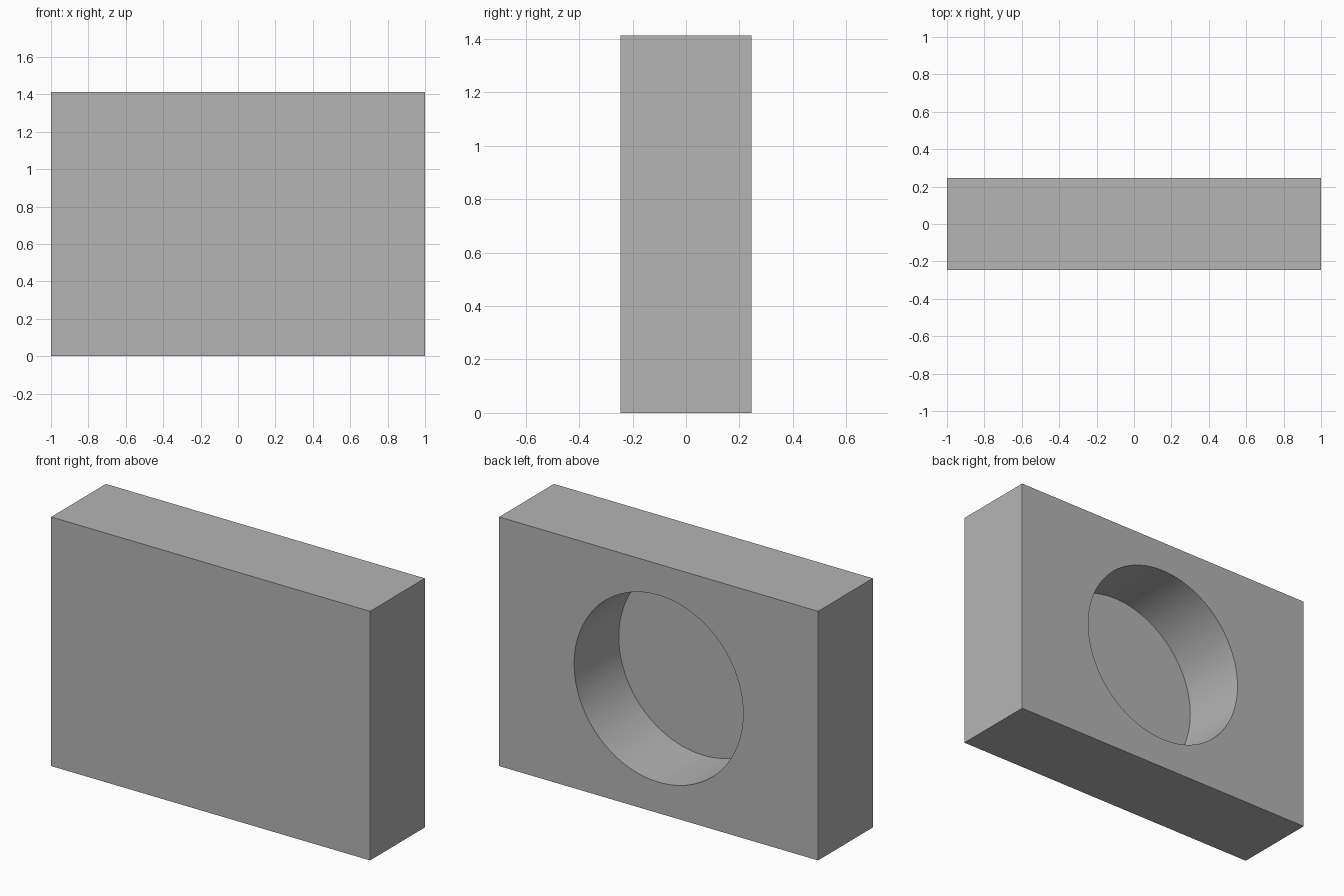
import bpy
import math

cube = bpy.data.objects.get("Cube")
if cube:
    bpy.data.objects.remove(cube, do_unlink=True)

WIDTH, DEPTH, HEIGHT = 2.0, 0.49, 1.412
RADIUS, POCKET = 0.53, 0.40

# Single grey material
grey = bpy.data.materials.new("plain_grey")
grey.use_nodes = True
colour = (0.46, 0.46, 0.46, 1)
grey.diffuse_color = colour
grey.node_tree.nodes["Principled BSDF"].inputs["Base Color"].default_value = colour

# Rectangular block
bpy.ops.mesh.primitive_cube_add(size=1, location=(0, 0, HEIGHT / 2))
block = bpy.context.object
block.name = "block"
block.scale = (WIDTH, DEPTH, HEIGHT)
bpy.ops.object.transform_apply(location=False, rotation=False, scale=True)
block.data.materials.append(grey)

# Cutter for the round blind pocket, open at the back
margin = 0.1
bpy.ops.mesh.primitive_cylinder_add(
    vertices=96, radius=RADIUS, depth=POCKET + margin,
    location=(0, DEPTH / 2 + (margin - POCKET) / 2, HEIGHT / 2),
    rotation=(math.pi / 2, 0, 0))
cutter = bpy.context.object
cutter.name = "pocket_cutter"
cutter.data.materials.append(grey)

# Cut the pocket and drop the cutter
bpy.context.view_layer.objects.active = block
cut = block.modifiers.new("round_pocket", 'BOOLEAN')
cut.operation = 'DIFFERENCE'
cut.solver = 'EXACT'
cut.object = cutter
bpy.ops.object.modifier_apply(modifier=cut.name)
bpy.data.objects.remove(cutter, do_unlink=True)

# Smooth pocket wall, sharp edges elsewhere
block.select_set(True)
bpy.ops.object.shade_smooth_by_angle(angle=math.radians(30))
